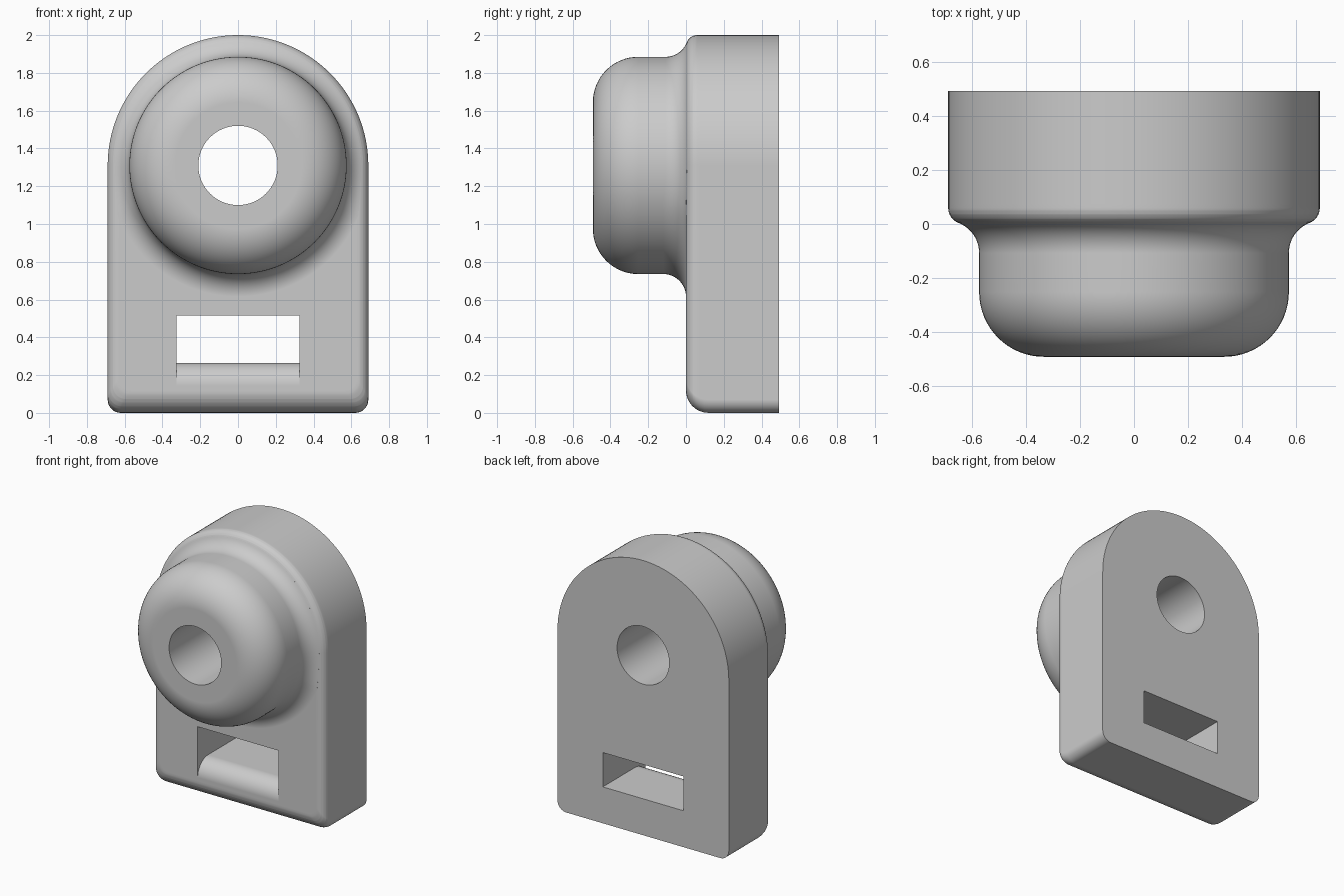
import bpy, bmesh
from math import sin, cos, pi, sqrt, asin

if "Cube" in bpy.data.objects:
    bpy.data.objects.remove(bpy.data.objects["Cube"])

HALF, AXIS_Z, DEPTH = 0.69, 1.31, 0.493   # plate half width, arch centre, half depth
EDGE, SILL, CORNER = 0.06, 0.12, 0.07     # plate edge roundings
BOSS, FILLET, DOME = 0.575, 0.12, 0.24    # boss radius, root fillet, nose rounding

grey = bpy.data.materials.new("plain grey")
grey.use_nodes = True
colour = (0.6, 0.6, 0.6, 1)
grey.diffuse_color = colour
grey.node_tree.nodes["Principled BSDF"].inputs["Base Color"].default_value = colour


def loft(name, rings):
    """Skin a list of closed rings and cap both ends."""
    bm = bmesh.new()
    loops = [[bm.verts.new(p) for p in ring] for ring in rings]
    n = len(loops[0])
    for a, b in zip(loops, loops[1:]):
        for i in range(n):
            j = (i + 1) % n
            bm.faces.new((a[i], a[j], b[j], b[i]))
    bm.faces.new(loops[0])
    bm.faces.new(loops[-1])
    bmesh.ops.recalc_face_normals(bm, faces=bm.faces)
    mesh = bpy.data.meshes.new(name)
    bm.to_mesh(mesh)
    bm.free()
    mesh.materials.append(grey)
    obj = bpy.data.objects.new(name, mesh)
    bpy.context.collection.objects.link(obj)
    return obj


def inset(radius, y):
    """How far a rounded edge has pulled in at depth y."""
    return radius - sqrt(max(0, radius**2 - (radius - y)**2)) if y < radius else 0


def plate_ring(y):
    """Arched outline with rounded bottom corners at depth y."""
    r, low = HALF - inset(EDGE, y), inset(SILL, y)
    pts = [(r * cos(pi * i / 64), AXIS_Z + r * sin(pi * i / 64)) for i in range(65)]
    for side, start in ((-1, pi), (1, 1.5 * pi)):
        for i in range(9):
            a = start + pi / 2 * i / 8
            pts.append((side * (r - CORNER) + CORNER * cos(a),
                        low + CORNER + CORNER * sin(a)))
    return [(x, y, z) for x, z in pts]


def boss_profile(angle):
    """Radius and depth pairs; the root fillet runs tangent into the plate edge."""
    reach = HALF if sin(angle) >= 0 else HALF / max(abs(cos(angle)), 0.01)
    over = max(0, BOSS + FILLET - (reach - EDGE))
    total = FILLET + EDGE
    if over > 0:
        centre_y = EDGE - sqrt(total**2 - over**2)
        centre_y = max(centre_y, -FILLET)
        end = asin(over / total)
    else:
        centre_y, end = -FILLET, 0
    pts = []
    for i in range(13):
        a = end + (pi / 2 - end) * i / 12
        pts.append((BOSS + FILLET - FILLET * sin(a), centre_y + FILLET * cos(a)))
    pts.insert(0, (pts[0][0] - 0.02, 0.1))
    for i in range(17):
        a = pi / 2 * i / 16
        pts.append((BOSS - DOME + DOME * cos(a), -DEPTH + DOME - DOME * sin(a)))
    return pts


def boolean(target, tool, operation):
    mod = target.modifiers.new(tool.name, 'BOOLEAN')
    mod.object, mod.operation, mod.solver = tool, operation, 'EXACT'
    bpy.context.view_layer.objects.active = target
    bpy.ops.object.modifier_apply(modifier=mod.name)
    bpy.data.objects.remove(tool)


# Plate with rounded front edges
depths = sorted({SILL * (1 - sin(pi / 2 * i / 8)) for i in range(9)}
                | {EDGE * (1 - sin(pi / 2 * i / 8)) for i in range(9)})
body = loft("mounting_body", [plate_ring(y) for y in depths + [DEPTH]])

# Round boss
columns = []
for i in range(128):
    angle = 2 * pi * i / 128
    columns.append([(r * cos(angle), y, AXIS_Z + r * sin(angle))
                    for r, y in boss_profile(angle)])
boss = loft("round_boss", list(zip(*columns)))
boolean(body, boss, 'UNION')

# Through hole
hole = loft("hole_cutter", [[(0.21 * cos(pi * i / 32), y, AXIS_Z + 0.21 * sin(pi * i / 32))
                             for i in range(64)] for y in (-1, 1)])
boolean(body, hole, 'DIFFERENCE')

# Strap slot with a rounded front sill
floor, top, r = 0.265, 0.515, 0.12
section = [(-0.1, top), (1, top), (1, floor)]
section += [(r - r * sin(pi / 2 * i / 10), floor - r + r * cos(pi / 2 * i / 10))
            for i in range(11)]
section.append((-0.1, floor - r))
slot = loft("slot_cutter", [[(x, y, z) for y, z in section] for x in (-0.325, 0.325)])
boolean(body, slot, 'DIFFERENCE')

# Smooth shading with crisp hole, slot and back edges
bpy.ops.object.select_all(action='DESELECT')
body.select_set(True)
bpy.context.view_layer.objects.active = body
bpy.ops.object.shade_smooth_by_angle(angle=0.6)
weighted = body.modifiers.new("even shading", 'WEIGHTED_NORMAL')
weighted.keep_sharp = True
